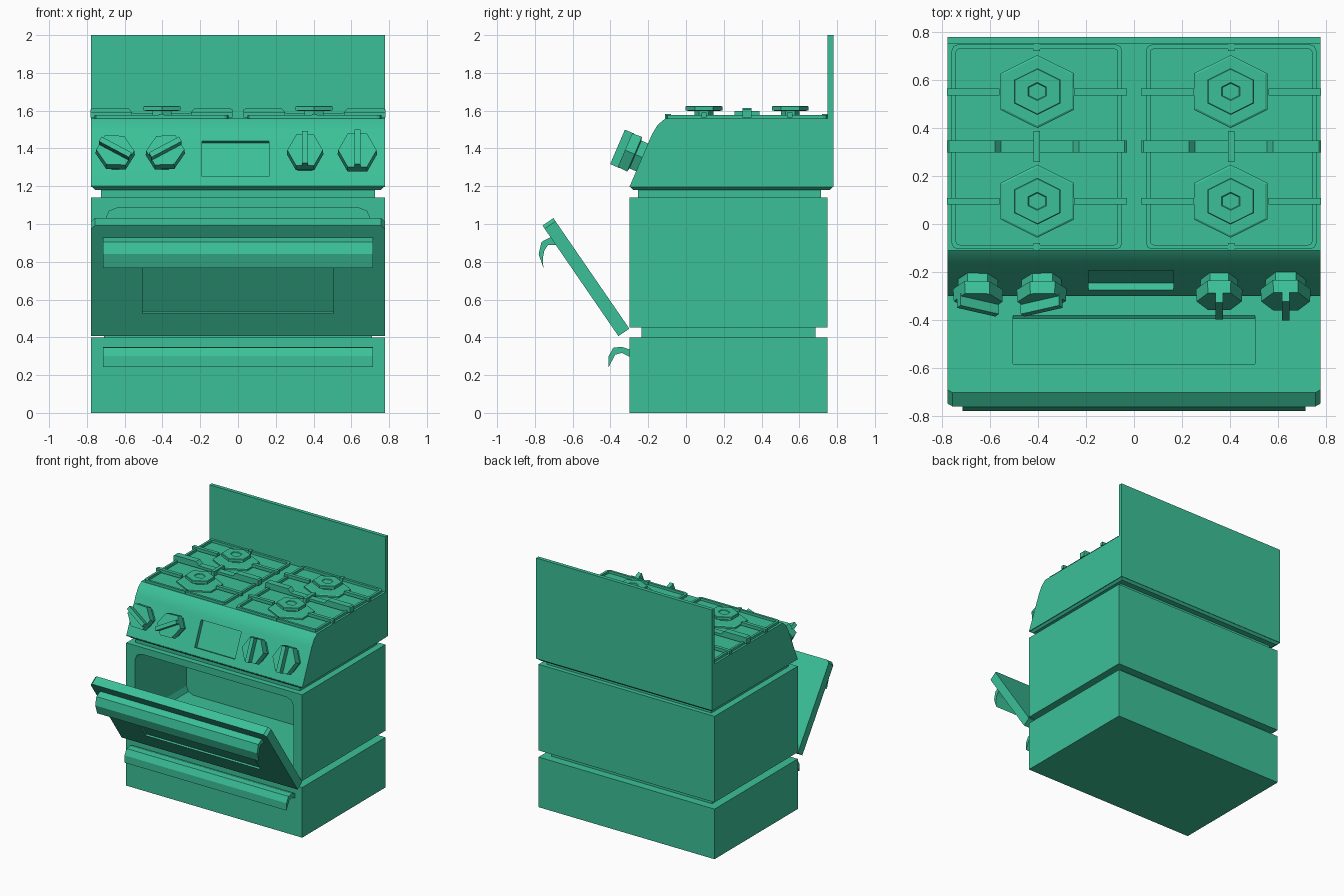
import bpy, bmesh
from math import sin, cos, pi, radians
from mathutils import Matrix

if "Cube" in bpy.data.objects:
    bpy.data.objects.remove(bpy.data.objects["Cube"])

green = bpy.data.materials.new("green_enamel")
green.diffuse_color = (0.044, 0.527, 0.309, 1)
green.use_nodes = True
green.node_tree.nodes["Principled BSDF"].inputs["Base Color"].default_value = green.diffuse_color


def loft(bm, sections, axis, ring=False):
    """Skin matching 2D outlines placed at heights along an axis; ring closes it into a frame."""
    place = {'x': lambda a, b, t: (t, a, b),
             'y': lambda a, b, t: (a, t, b),
             'z': lambda a, b, t: (a, b, t)}[axis]
    rows = [[bm.verts.new(place(a, b, t)) for a, b in pts] for pts, t in sections]
    n = len(rows[0])
    pairs = list(zip(rows, rows[1:]))
    if ring:
        pairs.append((rows[-1], rows[0]))
    else:
        bm.faces.new(rows[0])
        bm.faces.new(rows[-1])
    for r, s in pairs:
        for i in range(n):
            j = (i + 1) % n
            bm.faces.new((r[i], r[j], s[j], s[i]))


def prism(bm, pts, lo, hi, axis):
    loft(bm, [(pts, lo), (pts, hi)], axis)


def rect(a0, a1, b0, b1, c=0):
    """Rectangle, with corners cut in two steps when c is given."""
    if not c:
        return [(a0, b0), (a1, b0), (a1, b1), (a0, b1)]
    out = []
    for a, b, start in ((a1 - c, b1 - c, 0), (a0 + c, b1 - c, 90),
                        (a0 + c, b0 + c, 180), (a1 - c, b0 + c, 270)):
        out += [(a + c * cos(radians(start + k)), b + c * sin(radians(start + k)))
                for k in (0, 45, 90)]
    return out


def hexagon(cx, cy, r, sx=1.0, sy=1.0, start=0.0):
    return [(cx + r * sx * cos(start + k * pi / 3), cy + r * sy * sin(start + k * pi / 3))
            for k in range(6)]


def finish(name, bm, matrix=None):
    bmesh.ops.recalc_face_normals(bm, faces=bm.faces)
    me = bpy.data.meshes.new(name)
    bm.to_mesh(me)
    bm.free()
    me.materials.append(green)
    ob = bpy.data.objects.new(name, me)
    bpy.context.collection.objects.link(ob)
    if matrix:
        ob.matrix_world = matrix
    return ob


def solid(name, pts, lo, hi, axis, matrix=None):
    bm = bmesh.new()
    prism(bm, pts, lo, hi, axis)
    return finish(name, bm, matrix)


def cut(target, cutter):
    m = target.modifiers.new("cut", 'BOOLEAN')
    m.operation, m.solver, m.object = 'DIFFERENCE', 'EXACT', cutter
    bpy.context.view_layer.objects.active = target
    bpy.ops.object.modifier_apply(modifier=m.name)
    bpy.data.objects.remove(cutter)


W = 0.777

# Drawer base, recessed necks and oven body with cavity
solid("drawer_base", rect(-W, W, -0.30, 0.75), 0, 0.40, 'z')
solid("lower_neck", rect(-0.71, 0.71, -0.235, 0.685), 0.39, 0.465, 'z')
oven = solid("oven_body", rect(-W, W, -0.30, 0.75), 0.453, 1.14, 'z')
cut(oven, solid("cavity_cutter", rect(-0.70, 0.70, 0.51, 1.085, 0.06), -0.4, 0.35, 'y'))
solid("upper_neck", rect(-0.725, 0.725, -0.255, 0.715), 1.13, 1.19, 'z')

# Control housing with tapered underside and backsplash
bm = bmesh.new()
loft(bm, [(rect(-0.755, 0.755, -0.28, 0.76), 1.18), (rect(-W, W, -0.30, 0.78), 1.20)], 'z')
finish("housing_lip", bm)
housing = solid("control_housing", [(-0.30, 1.195), (-0.18, 1.475), (-0.15, 1.525),
                                    (-0.11, 1.558), (0.76, 1.558), (0.76, 1.195)], -W, W, 'x')
solid("backsplash", rect(0.75, 0.78, 1.197, 2.0), -W, W, 'x')

# Display recess on the sloped panel
tilt = Matrix.Rotation(radians(-23.2), 4, 'X')
cut(housing, solid("display_cutter", rect(-0.19, 0.165, -0.103, 0.103), -0.03, 0.03, 'y',
                   Matrix.Translation((0, -0.233, 1.345)) @ tilt))
housing.select_set(True)
bpy.context.view_layer.objects.active = housing
bpy.ops.object.shade_smooth_by_angle(angle=radians(28))

# Knobs: stem, flared hexagon grip and raised pointer bar
for i, (x, turn, size) in enumerate(((-0.65, 60, 1), (-0.385, -60, 1),
                                     (0.355, 0, 1), (0.632, 0, 1.08))):
    bm = bmesh.new()
    loft(bm, [(hexagon(0, 0, r, 1, 1.1), -t) for r, t in
              ((0.078, -0.015), (0.078, 0.04), (0.097, 0.045), (0.094, 0.10))], 'y')
    prism(bm, rect(-0.015, 0.015, -0.092, 0.092), -0.09, -0.143, 'y')
    finish(f"knob_{i + 1}", bm, Matrix.Translation((x, -0.231, 1.352)) @ tilt
           @ Matrix.Rotation(radians(-turn), 4, 'Y') @ Matrix.Diagonal((size, 1, size, 1)))

# Half-open oven door with a window recessed on both faces
hinge = Matrix.Translation((0, -0.30, 0.446)) @ Matrix.Rotation(radians(34.5), 4, 'X')
outline = [(-W, 0), (W, 0), (W, 0.69), (W - 0.02, 0.71), (-W + 0.02, 0.71), (-W, 0.69)]
door = solid("oven_door", outline, -0.07, 0, 'y', hinge)
for lo, hi in ((-0.1, -0.057), (-0.013, 0.05)):
    cut(door, solid("window_cutter", rect(-0.505, 0.505, 0.145, 0.50), lo, hi, 'y', hinge))

# Curved lip handles
solid("drawer_handle", [(-0.295, 0.335), (-0.34, 0.35), (-0.385, 0.345), (-0.41, 0.30),
                        (-0.41, 0.242), (-0.395, 0.27), (-0.375, 0.308), (-0.34, 0.318),
                        (-0.295, 0.295)], -0.715, 0.715, 'x')
solid("door_handle", [(-0.70, 0.935), (-0.728, 0.925), (-0.765, 0.905), (-0.78, 0.84),
                      (-0.755, 0.768), (-0.758, 0.82), (-0.75, 0.86), (-0.73, 0.89),
                      (-0.685, 0.89)], -0.715, 0.715, 'x')

# Pan grates: frame, stepped centre bar, side arms and short cross bars
for side, c in (("left", -0.405), ("right", 0.405)):
    bm = bmesh.new()
    outer = rect(c - 0.355, c + 0.355, -0.105, 0.748, 0.025)
    inner = rect(c - 0.337, c + 0.337, -0.087, 0.730, 0.015)
    loft(bm, [(outer, 1.55), (outer, 1.577), (inner, 1.577), (inner, 1.55)], 'z', ring=True)
    bar = [(-0.375, 1.565), (-0.375, 1.605), (-0.365, 1.613), (-0.175, 1.613), (-0.15, 1.585)]
    bar = [(c + a, z) for a, z in bar] + [(c - a, z) for a, z in reversed(bar)]
    prism(bm, bar, 0.298, 0.348, 'y')
    for y in (0.095, 0.55):
        for s in (-1, 1):
            prism(bm, rect(*sorted((c + s * 0.155, c + s * 0.375)), y - 0.014, y + 0.014),
                  1.565, 1.59, 'z')
    for y0, y1, top in ((-0.11, -0.08, 1.583), (0.258, 0.388, 1.597), (0.72, 0.752, 1.583)):
        prism(bm, rect(c - 0.013, c + 0.013, y0, y1), 1.555, top, 'z')
    finish(f"{side}_grate", bm)

# Burners: low hexagonal pan, stem and cap with a dimple
for side, x in (("left", -0.403), ("right", 0.403)):
    for row, y in (("front", 0.095), ("back", 0.552)):
        bm = bmesh.new()
        loft(bm, [(hexagon(x, y, r, 1.16, 1, pi / 2), z) for r, z in
                  ((0.152, 1.55), (0.152, 1.570), (0.143, 1.575), (0.05, 1.575),
                   (0.05, 1.598), (0.097, 1.600), (0.097, 1.621), (0.093, 1.624),
                   (0.038, 1.624), (0.034, 1.619))], 'z')
        finish(f"{row}_{side}_burner", bm)
